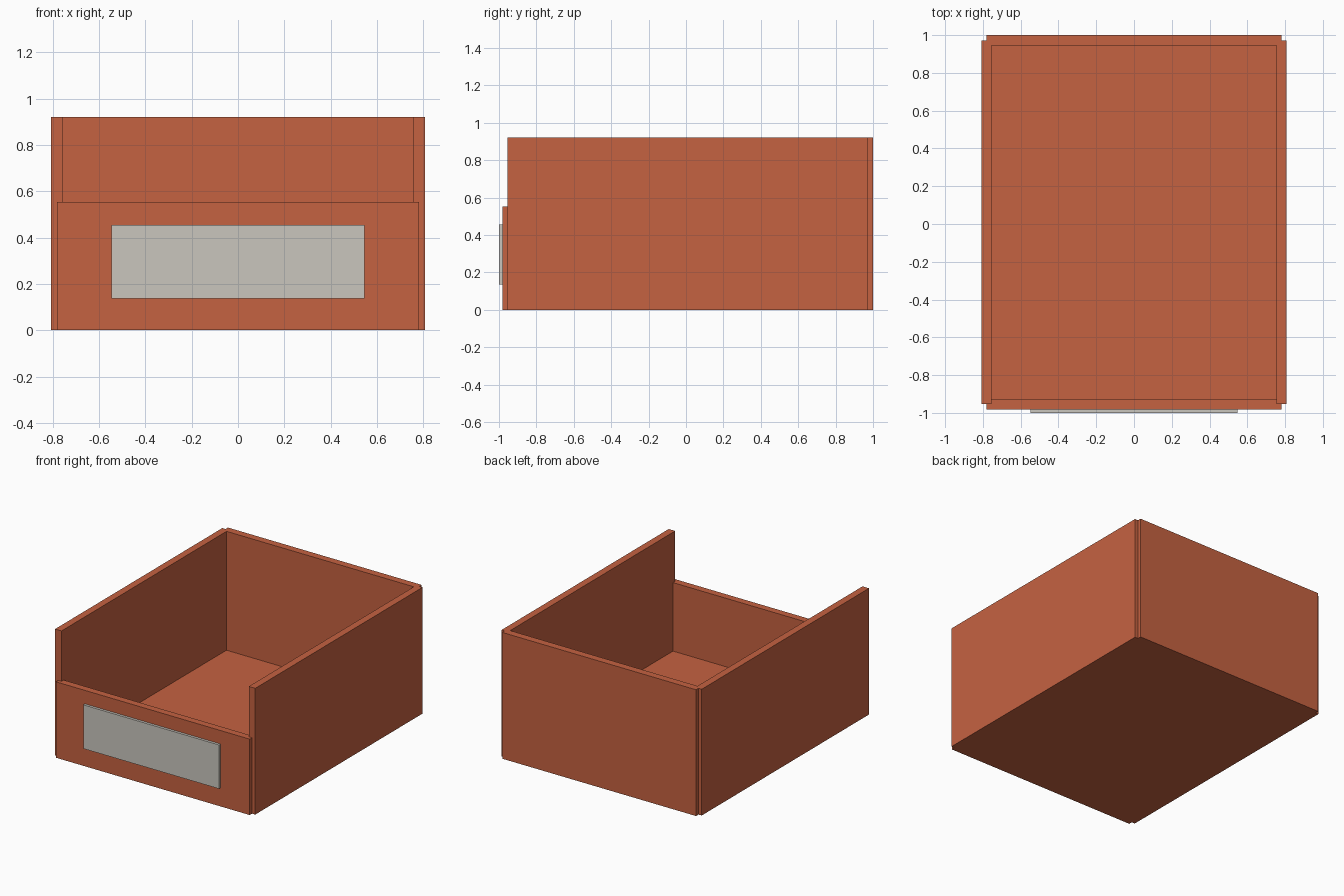
import bpy
import bmesh
from mathutils import Vector

if "Cube" in bpy.data.objects:
    bpy.data.objects.remove(bpy.data.objects["Cube"])


def material(name, rgb):
    m = bpy.data.materials.new(name)
    m.diffuse_color = (*rgb, 1.0)
    m.use_nodes = True
    m.node_tree.nodes["Principled BSDF"].inputs["Base Color"].default_value = m.diffuse_color
    return m


terracotta = material("terracotta", (0.56, 0.122, 0.053))
pale_grey = material("pale_grey", (0.59, 0.565, 0.515))


def box(name, x, y, z, mat):
    """Box spanning the given (low, high) ranges."""
    bm = bmesh.new()
    bmesh.ops.create_cube(bm, size=1.0)
    for v in bm.verts:
        v.co = Vector([r[0] if c < 0 else r[1] for c, r in zip(v.co, (x, y, z))])
    mesh = bpy.data.meshes.new(name)
    bm.to_mesh(mesh)
    bm.free()
    mesh.materials.append(mat)
    obj = bpy.data.objects.new(name, mesh)
    bpy.context.collection.objects.link(obj)
    return obj


HEIGHT = 0.92
INNER, LAP, OUTER = 0.755, 0.781, 0.807   # half widths

# Floor panel between the walls
box("floor", (-INNER, INNER), (-0.929, 0.946), (0, 0.054), terracotta)

# Tall side walls
box("left_side", (-OUTER, -INNER), (-0.954, 0.972), (0, HEIGHT), terracotta)
box("right_side", (INNER, OUTER), (-0.954, 0.972), (0, HEIGHT), terracotta)

# Full-height back and low front, lapped halfway into the sides
box("back", (-LAP, LAP), (0.946, 1.0), (0, HEIGHT), terracotta)
box("front", (-LAP, LAP), (-0.981, -0.929), (0, 0.553), terracotta)

# Label plate on the front
box("label_plate", (-0.547, 0.547), (-1.0, -0.981), (0.136, 0.455), pale_grey)
